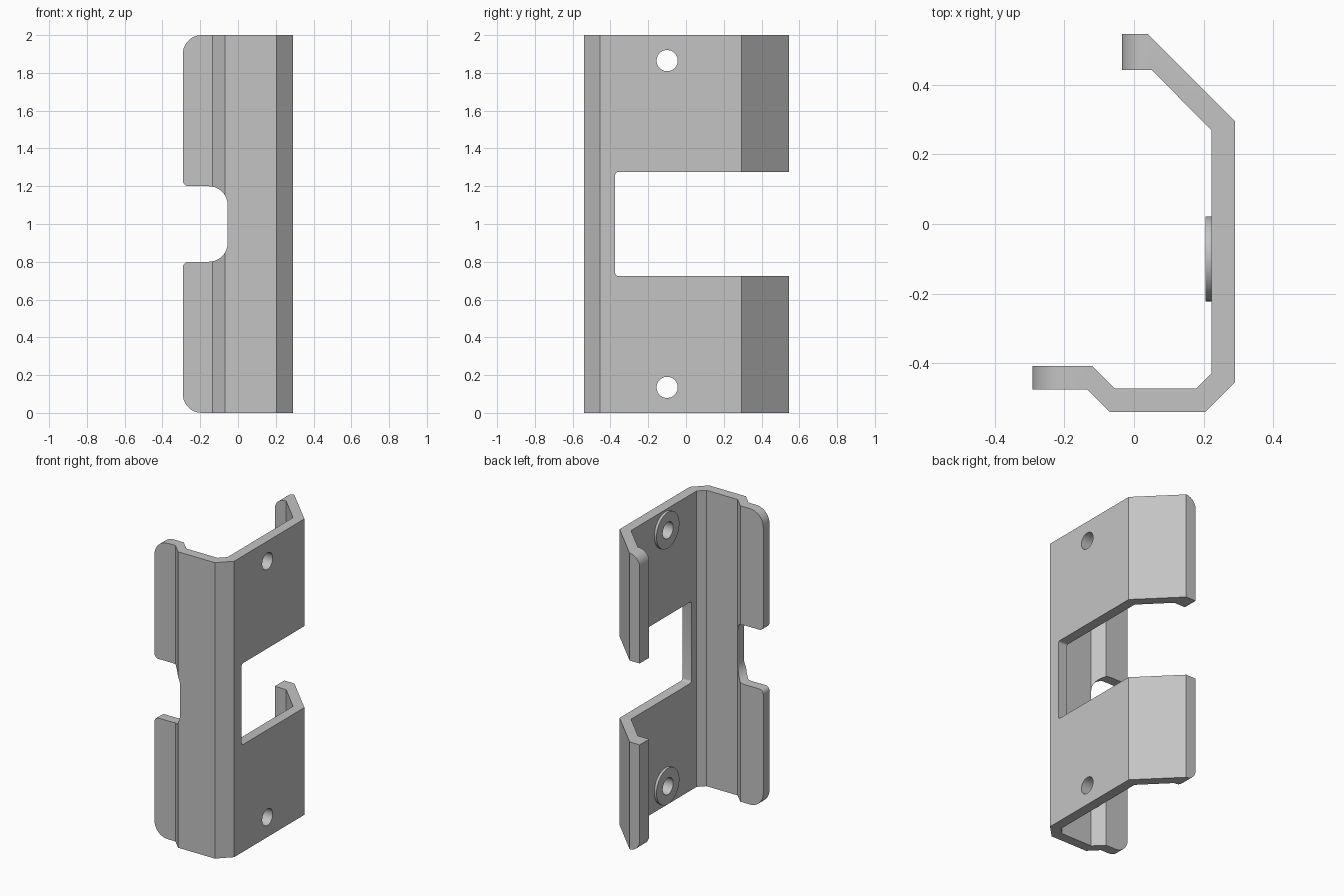
import bpy, bmesh
from math import cos, sin, pi, radians
from mathutils import Vector

default = bpy.data.objects.get("Cube")
if default:
    bpy.data.objects.remove(default)

grey = bpy.data.materials.new("plain_grey")
grey.use_nodes = True
colour = (0.55, 0.55, 0.55, 1)
grey.diffuse_color = colour
grey.node_tree.nodes["Principled BSDF"].inputs["Base Color"].default_value = colour

# Where the two outline coordinates and the depth go, by extrusion axis
AXES = {
    "x": lambda a, b, d: (d, a, b),
    "y": lambda a, b, d: (a, d, b),
    "z": lambda a, b, d: (a, b, d),
}


def prism(name, outline, axis, low, high):
    """Extrude a flat outline along an axis."""
    bm = bmesh.new()
    face = bm.faces.new([bm.verts.new(AXES[axis](a, b, low)) for a, b in outline])
    new = bmesh.ops.extrude_face_region(bm, geom=[face])["geom"]
    shift = Vector(AXES[axis](0, 0, high - low))
    bmesh.ops.translate(bm, vec=shift, verts=[v for v in new if isinstance(v, bmesh.types.BMVert)])
    bmesh.ops.recalc_face_normals(bm, faces=bm.faces)
    mesh = bpy.data.meshes.new(name)
    bm.to_mesh(mesh)
    bm.free()
    mesh.materials.append(grey)
    obj = bpy.data.objects.new(name, mesh)
    bpy.context.collection.objects.link(obj)
    return obj


def arc(a, b, radius, start, end, steps=10):
    angles = [radians(start + (end - start) * i / steps) for i in range(steps + 1)]
    return [(a + radius * cos(t), b + radius * sin(t)) for t in angles]


def circle(a, b, radius, steps=40):
    return arc(a, b, radius, 0, 360, steps)[:-1]


def flip(points):
    """Mirror an outline about mid height."""
    return [(a, 2 - b) for a, b in reversed(points)]


def combine(target, tool, operation):
    mod = target.modifiers.new("combine", "BOOLEAN")
    mod.operation = operation
    mod.solver = "EXACT"
    mod.object = tool
    tool.hide_render = True
    bpy.context.view_layer.objects.active = target
    bpy.ops.object.modifier_apply(modifier=mod.name)
    bpy.data.objects.remove(tool)


# Bent sheet bracket
section = [
    (-0.035, 0.545), (0.04, 0.545), (0.29, 0.295), (0.29, -0.455),
    (0.205, -0.54), (-0.07, -0.54), (-0.135, -0.475), (-0.292, -0.475),
    (-0.292, -0.408), (-0.12, -0.408), (-0.055, -0.473), (0.178, -0.473),
    (0.222, -0.43), (0.222, 0.27), (0.05, 0.443), (-0.035, 0.443),
]
bracket = prism("bracket", section, "z", 0, 2)

# Side opening running out through the back
inner = arc(-0.36, 0.74, 0.015, 270, 180, 4)
opening = [(0.8, 0.725)] + inner + flip([(0.8, 0.725)] + inner)
combine(bracket, prism("side_opening", opening, "x", -0.5, 0.5), "DIFFERENCE")

# Rounded notch in the front flange
lower = [(-0.4, 0.77)] + arc(-0.262, 0.77, 0.03, 180, 90, 5) + arc(-0.155, 0.9, 0.1, 270, 360)
combine(bracket, prism("front_notch", lower + flip(lower), "y", -0.7, -0.3), "DIFFERENCE")

# Rounded outer corners of the front flange and the back tabs
for edge, radius, near, far in ((-0.292, 0.1, -0.7, -0.3), (-0.035, 0.075, 0.35, 0.7)):
    corner = [(edge - 0.1, -0.1), (edge - 0.1, radius)]
    corner += arc(edge + radius, radius, radius, 180, 270) + [(edge + radius, -0.1)]
    for outline in (corner, flip(corner)):
        combine(bracket, prism("corner", outline, "y", near, far), "DIFFERENCE")

# Raised rings inside, with screw holes through the wall
for height in (0.135, 1.865):
    combine(bracket, prism("ring", circle(-0.1, height, 0.122), "x", 0.205, 0.25), "UNION")
    combine(bracket, prism("screw_hole", circle(-0.1, height, 0.056), "x", 0.1, 0.4), "DIFFERENCE")

bpy.ops.object.select_all(action="DESELECT")
bracket.select_set(True)
bpy.context.view_layer.objects.active = bracket
bpy.ops.object.shade_smooth_by_angle(angle=radians(30))
